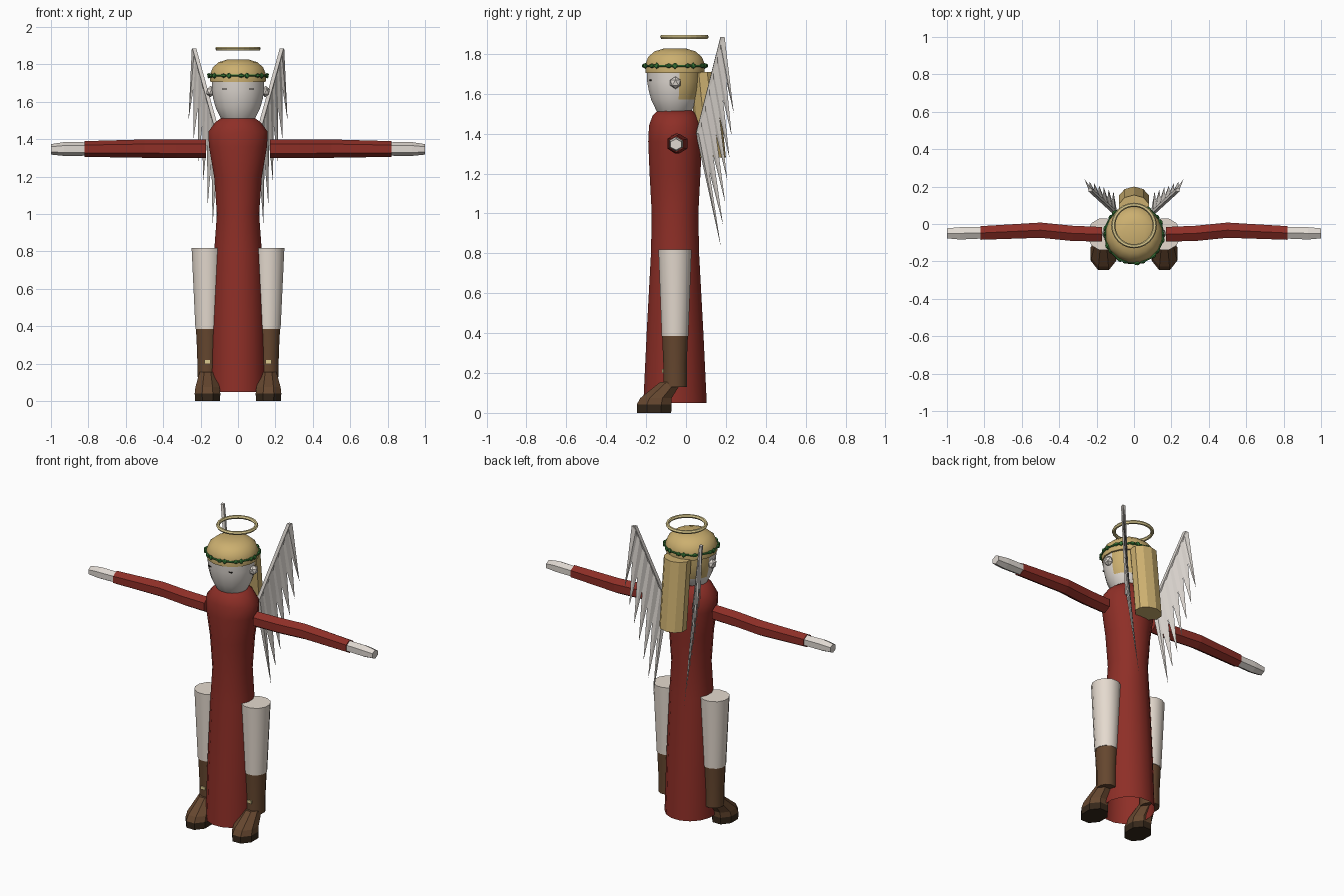
import bpy, bmesh, math
from mathutils import Vector, Matrix

if bpy.data.objects.get("Cube"):
    bpy.data.objects.remove(bpy.data.objects["Cube"], do_unlink=True)


def material(name, rgb):
    m = bpy.data.materials.new(name)
    m.use_nodes = True
    m.diffuse_color = (*rgb, 1)
    m.node_tree.nodes["Principled BSDF"].inputs["Base Color"].default_value = (*rgb, 1)
    return m


RED = material("red_cloth", (0.27, 0.028, 0.02))
SKIN = material("pale_skin", (0.74, 0.69, 0.64))
STOCKING = material("cream_stocking", (0.78, 0.70, 0.62))
HAIR = material("blond_hair", (0.60, 0.43, 0.16))
LEATHER = material("brown_leather", (0.13, 0.062, 0.028))
SOLE = material("dark_sole", (0.035, 0.02, 0.01))
GREEN = material("leaf_green", (0.035, 0.17, 0.035))
GOLD = material("pale_gold", (0.72, 0.60, 0.28))
FEATHER = material("feather_grey", (0.68, 0.64, 0.60))
BLACK = material("eye_black", (0.015, 0.012, 0.01))


def finish(bm, name, mats, smooth=None):
    bmesh.ops.recalc_face_normals(bm, faces=bm.faces)
    mesh = bpy.data.meshes.new(name)
    bm.to_mesh(mesh)
    bm.free()
    for m in mats:
        mesh.materials.append(m)
    ob = bpy.data.objects.new(name, mesh)
    bpy.context.collection.objects.link(ob)
    if smooth:
        bpy.ops.object.select_all(action='DESELECT')
        ob.select_set(True)
        bpy.context.view_layer.objects.active = ob
        bpy.ops.object.shade_smooth_by_angle(angle=math.radians(smooth))
    return ob


def loft(name, rings, mats, sides=8, axis='z', caps=(True, True), smooth=None, rule=None):
    """Rings are (x, y, z, radius_a, radius_b), stacked along the axis."""
    bm = bmesh.new()
    loops = []
    for x, y, z, ra, rb in rings:
        loop = []
        for i in range(sides):
            a = 2 * math.pi * (i + 0.5) / sides
            u, v = ra * math.cos(a), rb * math.sin(a)
            loop.append(bm.verts.new((x + u, y + v, z) if axis == 'z' else (x, y + u, z + v)))
        loops.append(loop)
    for a, b in zip(loops, loops[1:]):
        for i in range(sides):
            j = (i + 1) % sides
            bm.faces.new((a[i], a[j], b[j], b[i]))
    for wanted, loop in zip(caps, (loops[0], loops[-1])):
        if wanted:
            bm.faces.new(loop)
    if rule:
        for f in bm.faces:
            f.material_index = rule(f.calc_center_median())
    return finish(bm, name, mats, smooth)


def blobs(name, items, mat):
    """Faceted balls given as (centre, size, turn about z)."""
    bm = bmesh.new()
    for centre, size, turn in items:
        m = Matrix.Translation(centre) @ Matrix.Rotation(turn, 4, 'Z') @ Matrix.Diagonal((*size, 1))
        bmesh.ops.create_icosphere(bm, subdivisions=1, radius=1, matrix=m)
    return finish(bm, name, [mat])


def plates(name, items, mat):
    """Thin boxes given as (centre, size, tilt about x)."""
    bm = bmesh.new()
    for centre, size, tilt in items:
        m = Matrix.Translation(centre) @ Matrix.Rotation(tilt, 4, 'X') @ Matrix.Diagonal((*size, 1))
        bmesh.ops.create_cube(bm, size=1, matrix=m)
    return finish(bm, name, [mat])


def hoop(name, centre, radius, thick, sides, mat, flat=1.0):
    bpy.ops.mesh.primitive_torus_add(location=centre, major_radius=radius, minor_radius=thick,
                                     major_segments=sides, minor_segments=6)
    ob = bpy.context.object
    ob.name = name
    ob.scale.z = flat
    ob.data.materials.append(mat)


CY = -0.055  # depth of the body axis

# Long dress, open at the hem
dress = [(0.05, 0.152, 0.162), (0.4, 0.145, 0.145), (0.8, 0.13, 0.123), (1.0, 0.115, 0.119),
         (1.2, 0.13, 0.13), (1.36, 0.158, 0.137), (1.44, 0.162, 0.133), (1.49, 0.125, 0.115),
         (1.515, 0.09, 0.09)]
loft("dress", [(0, CY, z, a, b) for z, a, b in dress], [RED], 16, caps=(False, True), smooth=40)

# Head, with hair colour on the back of the skull
head = [(1.49, 0.07, 0.07), (1.515, 0.095, 0.09), (1.57, 0.122, 0.117), (1.62, 0.136, 0.13),
        (1.66, 0.141, 0.137), (1.715, 0.142, 0.14)]
loft("head", [(0, CY - 0.005, z, a, b) for z, a, b in head], [SKIN, HAIR], 16, smooth=40,
     rule=lambda c: int(c.y > -0.02 and c.z > 1.58))
cap = [(1.705, 0.151, 0.151), (1.745, 0.153, 0.153), (1.785, 0.137, 0.137),
       (1.812, 0.105, 0.105), (1.826, 0.06, 0.06)]
loft("hair_cap", [(0, CY, z, a, b) for z, a, b in cap], [HAIR], 16, smooth=30)
loft("back_hair", [(0, 0.13, 1.28, 0.085, 0.07), (0, 0.085, 1.71, 0.085, 0.07)], [HAIR], 10)
plates("eyes", [((s * 0.07, -0.178, 1.668), (0.026, 0.008, 0.006), 0) for s in (1, -1)], BLACK)

# Leafy wreath and halo
hoop("wreath_band", (0, CY, 1.74), 0.154, 0.006, 20, GREEN)
leaves = []
for i in range(20):
    a = 2 * math.pi * (i + 0.35 * (i % 2)) / 20
    size = (0.012, 0.018, 0.012) if i % 2 else (0.01, 0.014, 0.016)
    leaves.append(((0.156 * math.cos(a), CY + 0.156 * math.sin(a), 1.74), size, a))
blobs("wreath_leaves", leaves, GREEN)
hoop("halo", (0, -0.008, 1.885), 0.111, 0.011, 24, GOLD)

for s, side in ((1, "left"), (-1, "right")):
    blobs(side + "_ear", [((s * 0.147, CY + 0.002, 1.655), (0.026, 0.031, 0.031), 0)], SKIN)

    # Sleeve in two pieces, then the hand
    elbow = (s * 0.5, -0.033, 1.35, 0.047, 0.049)
    loft(side + "_upper_sleeve", [(s * 0.172, CY, 1.35, 0.045, 0.05), (s * 0.33, -0.05, 1.35, 0.047, 0.05),
                                  elbow], [RED], 6, 'x')
    loft(side + "_lower_sleeve", [elbow, (s * 0.82, -0.048, 1.348, 0.042, 0.042)], [RED], 6, 'x')
    loft(side + "_hand", [(s * 0.82, -0.047, 1.348, 0.036, 0.036), (s * 0.93, -0.05, 1.348, 0.038, 0.037),
                          (s, -0.05, 1.346, 0.031, 0.028)], [SKIN], 6, 'x')

    # Leg, boot and foot
    x = s * 0.163
    loft(side + "_leg", [(x, CY, 0.385, 0.067, 0.069), (x + s * 0.002, CY, 0.82, 0.086, 0.086)],
         [STOCKING], 12, smooth=40)
    loft(side + "_boot_shaft", [(x, CY, 0.13, 0.056, 0.061), (x, CY, 0.25, 0.057, 0.061),
                                (x, CY, 0.39, 0.064, 0.067)], [LEATHER], 12, smooth=40)
    loft(side + "_foot", [(x, -0.16, 0, 0.073, 0.093), (x, -0.16, 0.042, 0.074, 0.094),
                          (x, -0.15, 0.075, 0.07, 0.085), (x, -0.075, 0.155, 0.046, 0.058)],
         [LEATHER, SOLE], 8, rule=lambda c: int(c.z < 0.04))
    plates(side + "_buckles", [((x, -0.117, 0.21), (0.03, 0.009, 0.018), 0),
                               ((x, -0.167, 0.117), (0.045, 0.008, 0.009), -0.8),
                               ((x, -0.167, 0.117), (0.009, 0.008, 0.03), -0.8)], GOLD)

    # Wing: a slanting bone with long pointed feathers hanging from it
    top, root = Vector((s * 0.235, 0.183, 1.885)), Vector((s * 0.10, 0.06, 1.40))
    tip_out, tip_in = Vector((s * 0.265, 0.24, 1.50)), Vector((s * 0.11, 0.175, 0.83))
    thick = Vector((s * 0.66, -0.75, 0)) * 0.009
    outward = Vector((s * 0.75, 0.66, 0)) * 0.016
    bm = bmesh.new()
    count = 7
    for i in range(count):
        t = i / (count - 1)
        a = top.lerp(root, max(0, t - 0.09)) + outward
        b = top.lerp(root, min(1, t + 0.09)) - outward
        mid = (a + b) / 2
        ring = [bm.verts.new(p) for p in (a, mid + thick, b, mid - thick)]
        tip = bm.verts.new(tip_out.lerp(tip_in, t))
        bm.faces.new(ring)
        for k in range(4):
            bm.faces.new((ring[k], ring[(k + 1) % 4], tip))
    bone = [[bm.verts.new(p + d) for d in (outward, thick * 1.4, -outward, -thick * 1.4)]
            for p in (top, root)]
    for k in range(4):
        j = (k + 1) % 4
        bm.faces.new((bone[0][k], bone[0][j], bone[1][j], bone[1][k]))
    for loop in bone:
        bm.faces.new(loop)
    finish(bm, side + "_wing", [FEATHER])
